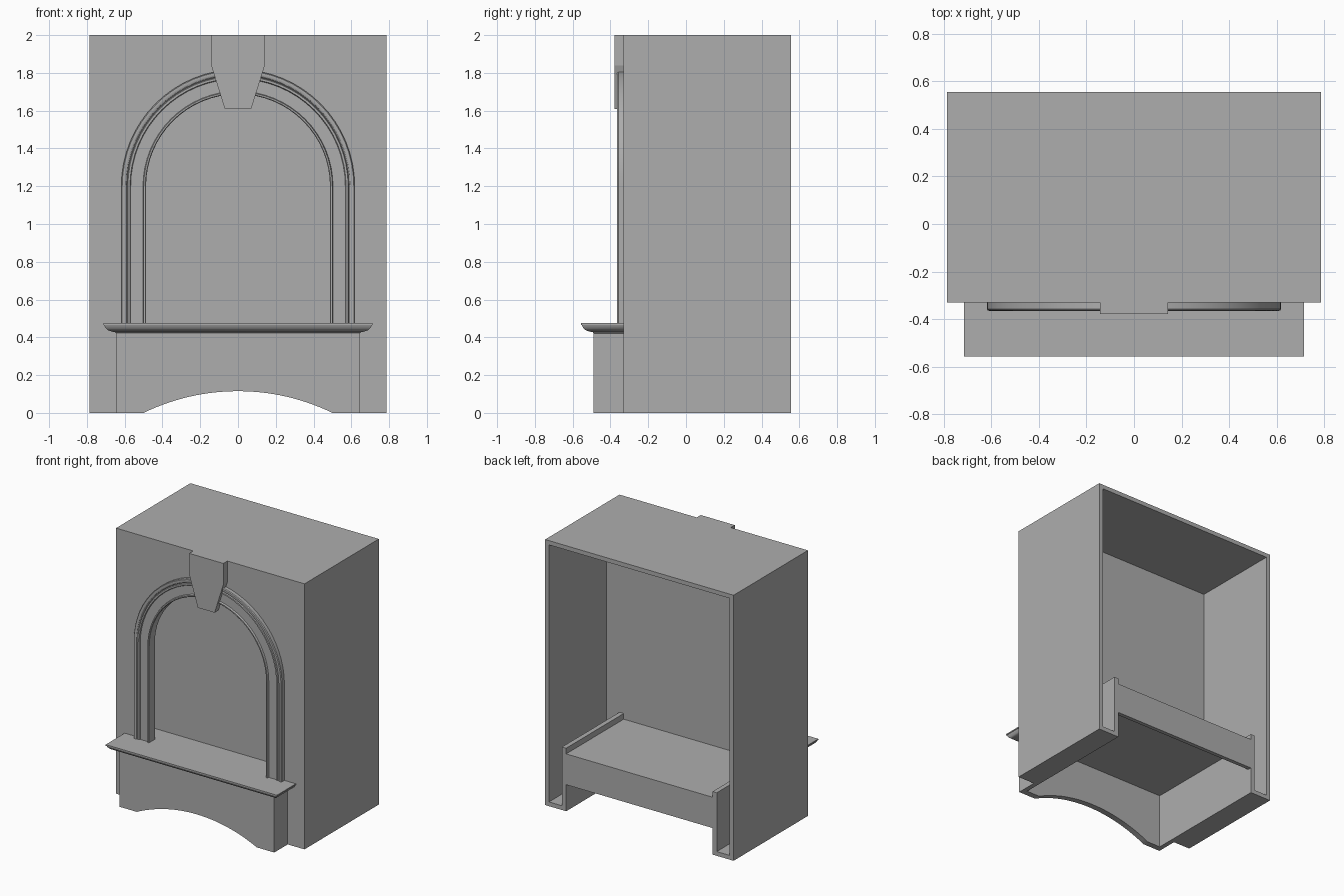
import bpy, bmesh, math

if "Cube" in bpy.data.objects:
    bpy.data.objects.remove(bpy.data.objects["Cube"])

stone = bpy.data.materials.new("grey stone")
stone.diffuse_color = (0.42, 0.42, 0.42, 1)
stone.use_nodes = True
stone.node_tree.nodes["Principled BSDF"].inputs["Base Color"].default_value = stone.diffuse_color


def finish(name, bm, smooth=False):
    bmesh.ops.recalc_face_normals(bm, faces=bm.faces)
    me = bpy.data.meshes.new(name)
    bm.to_mesh(me)
    bm.free()
    me.materials.append(stone)
    ob = bpy.data.objects.new(name, me)
    bpy.context.collection.objects.link(ob)
    if smooth:
        bpy.ops.object.select_all(action='DESELECT')
        ob.select_set(True)
        bpy.context.view_layer.objects.active = ob
        bpy.ops.object.shade_smooth_by_angle(angle=math.radians(30))
    return ob


def loft(name, rings, closed=False, smooth=False):
    """Skin a list of equal-length closed rings, capping the ends."""
    bm = bmesh.new()
    vs = [[bm.verts.new(p) for p in r] for r in rings]
    n = len(vs[0])
    for a, b in zip(vs, vs[1:]):
        for i in range(n):
            j = (i + 1) % n
            bm.faces.new((a[i], a[j], b[j], b[i]))
    bm.faces.new(vs[0])
    bm.faces.new(vs[-1])
    return finish(name, bm, smooth)


def slab(name, outline, y0, y1, smooth=False):
    """Extrude an (x, z) outline from y0 to y1."""
    return loft(name, [[(x, y, z) for x, z in outline] for y in (y0, y1)], smooth=smooth)


def box(name, x0, x1, y0, y1, z0, z1):
    return slab(name, [(x0, z0), (x1, z0), (x1, z1), (x0, z1)], y0, y1)


def arch_path(r, base, spring=1.2, n=32):
    """Left foot, over the semicircle, to right foot."""
    arc = [(-r * math.cos(math.pi * i / n), spring + r * math.sin(math.pi * i / n))
           for i in range(n + 1)]
    return [(-r, base)] + arc + [(r, base)]


W, FRONT, BACK, T = 0.785, -0.33, 0.555, 0.032
IN = W - T            # inner face of the side walls
PLATE = FRONT + 0.035  # rear of the front wall
LEG, LEG_IN = 0.645, 0.61

# Casing: front wall with arched opening, top, sides
opening = [(-LEG_IN, 0), (-LEG_IN, 0.42)] + arch_path(0.487, 0.42) + [(LEG_IN, 0.42), (LEG_IN, 0)]
slab("front_wall", [(-W, 0), (-W, 2), (W, 2), (W, 0)] + opening[::-1], FRONT, PLATE, True)
box("top", -W, W, PLATE, BACK, 2 - T, 2)
for s, side in ((-1, "left"), (1, "right")):
    def span(a, b):
        return sorted((s * a, s * b))
    box(side + "_wall", *span(IN, W), PLATE, BACK, 0, 2 - T)
    box(side + "_foot_floor", *span(LEG, IN), PLATE, BACK, 0, T)
    box(side + "_leg_wall", *span(LEG_IN, LEG), PLATE, BACK, 0, 0.475)
    box(side + "_base_side", *span(LEG_IN, LEG), -0.445, FRONT, 0, 0.425)

# Panel at the back of the arched recess
slab("recess_panel", [(-IN, T), (-IN, 2 - T), (IN, 2 - T), (IN, T), (LEG, T), (LEG, 0.42),
                      (-LEG, 0.42), (-LEG, T)], -0.15, -0.13)

# Hearth: plate, raised floor inside the recess, rear rail
box("hearth_plate", -LEG_IN, LEG_IN, -0.445, BACK, 0.415, 0.432)
box("recess_floor", -LEG_IN, LEG_IN, FRONT, -0.15, 0.432, 0.475)
box("rear_rail", -LEG_IN, LEG_IN, BACK - 0.03, BACK, 0.2, 0.415)

# Base apron with shallow arched cut
R, rise, half = 1.144, 0.115, 0.5
a = math.asin(half / R)
cut = [(R * math.sin(a - 2 * a * i / 28), rise - R + R * math.cos(a - 2 * a * i / 28))
       for i in range(29)]
cut[0], cut[-1] = (half, 0), (-half, 0)
slab("base_apron", [(-LEG, 0), (-LEG, 0.425), (LEG, 0.425), (LEG, 0)] + cut, -0.49, -0.445, True)

# Moulded mantel shelf: (overhang, height)
steps = [(0, 0.42), (0.006, 0.428), (0.022, 0.43), (0.04, 0.436), (0.053, 0.446),
         (0.061, 0.458), (0.064, 0.466), (0.068, 0.466), (0.068, 0.475)]
loft("mantel_shelf", [[(-LEG - o, FRONT, z), (-LEG - o, -0.488 - o, z),
                       (LEG + o, -0.488 - o, z), (LEG + o, FRONT, z)] for o, z in steps], smooth=True)

# Arch moulding: (radius, y) section swept over the arch
section = [(0.487, PLATE), (0.487, -0.361), (0.491, -0.365), (0.499, -0.365), (0.503, -0.352),
           (0.568, -0.352), (0.572, -0.361), (0.583, -0.361), (0.587, -0.352), (0.593, -0.361),
           (0.602, -0.365), (0.613, -0.364), (0.618, -0.358), (0.618, FRONT), (0.55, PLATE)]
paths = [arch_path(r, 0.47) for r, _ in section]
loft("arch_moulding", [[(p[k][0], y, p[k][1]) for p, (_, y) in zip(paths, section)]
                       for k in range(len(paths[0]))], smooth=True)

# Keystone
slab("keystone", [(-0.142, 2), (0.142, 2), (0.142, 1.84), (0.07, 1.61), (-0.07, 1.61),
                  (-0.142, 1.84)], -0.378, FRONT)
